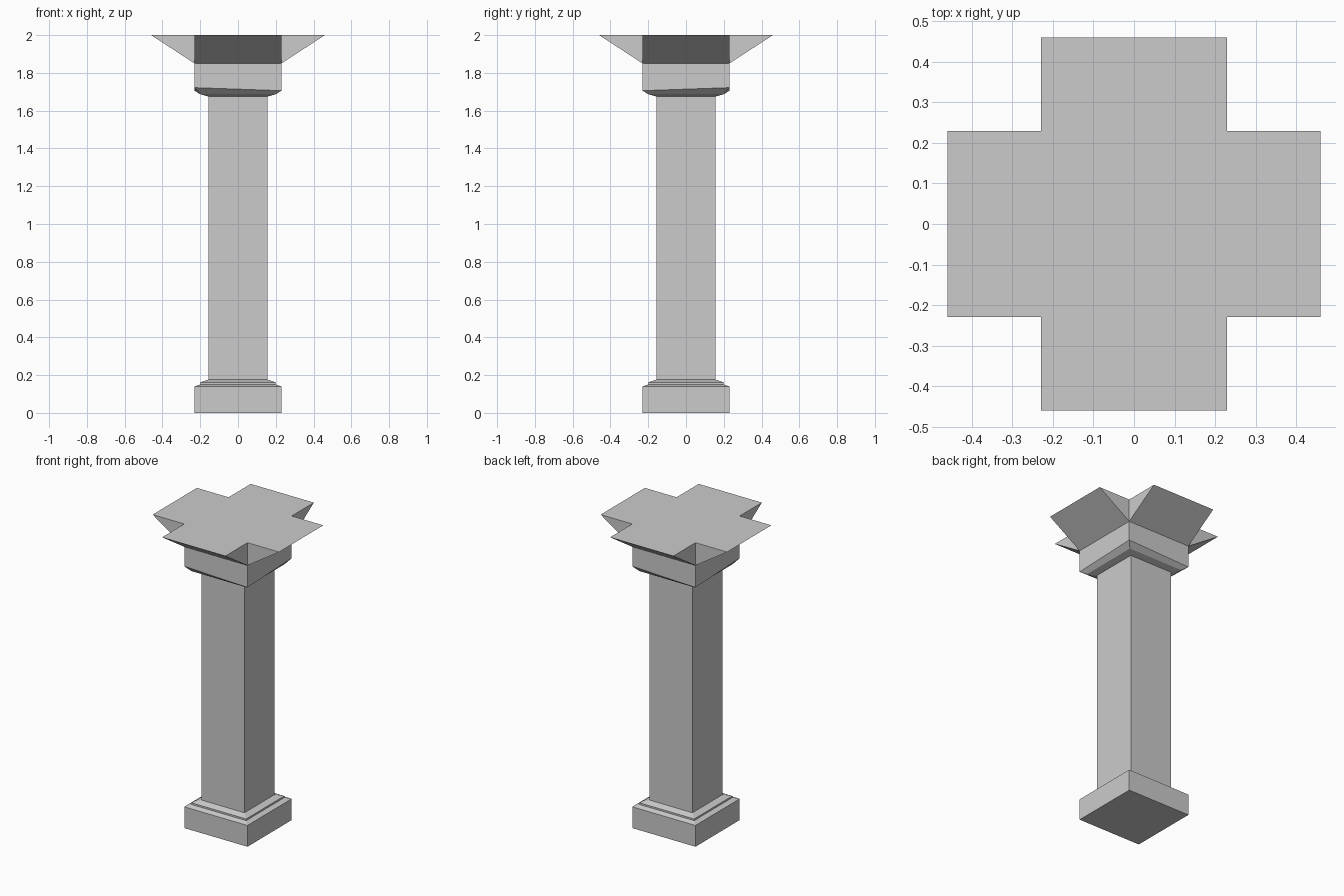
import bpy
import bmesh
from math import pi
from mathutils import Matrix, Vector

if "Cube" in bpy.data.objects:
    bpy.data.objects.remove(bpy.data.objects["Cube"])

W = 0.23       # half width of plinth and capital block
SHAFT = 0.157  # half width of the shaft
REACH = 0.46   # half span of the crown arms


def finish(bm, name):
    bmesh.ops.remove_doubles(bm, verts=bm.verts, dist=1e-5)
    bmesh.ops.recalc_face_normals(bm, faces=bm.faces)
    mesh = bpy.data.meshes.new(name)
    bm.to_mesh(mesh)
    bm.free()
    obj = bpy.data.objects.new(name, mesh)
    bpy.context.collection.objects.link(obj)
    return obj


def square_loft(name, profile, base_cap=False):
    """Stack square rings of (half width, z, corner twist in z)."""
    bm = bmesh.new()
    rings = []
    for r, z, skew in profile:
        corners = [(-r, -r, z + skew), (r, -r, z - skew),
                   (r, r, z + skew), (-r, r, z - skew)]
        rings.append([bm.verts.new(c) for c in corners])
    for a, b in zip(rings, rings[1:]):
        for i in range(4):
            j = (i + 1) % 4
            bm.faces.new((a[i], a[j], b[j], b[i]))
    if base_cap:
        bm.faces.new(rings[0][::-1])
    return finish(bm, name)


# Plinth with its stepped base moulding
square_loft("plinth", [(W, 0, 0), (W, 0.14, 0), (0.198, 0.151, 0),
                       (0.198, 0.162, 0), (SHAFT, 0.176, 0)], base_cap=True)

# Plain square shaft
square_loft("shaft", [(SHAFT, 0.176, 0), (SHAFT, 1.675, 0)])

# Capital: two-step flare with a slightly uneven lower edge, then the block
square_loft("capital", [(SHAFT, 1.675, 0), (0.2, 1.687, 0),
                        (W, 1.714, 0.008), (W, 1.85, 0)])

# Crown: four flared arms forming a cross-shaped top
bm = bmesh.new()
outline = []
for k in range(4):
    turn = Matrix.Rotation(k * pi / 2, 3, 'Z')
    low_a, low_b, out_a, out_b, in_a, in_b = [
        bm.verts.new(turn @ Vector(p)) for p in (
            (W, -W, 1.85), (W, W, 1.85), (REACH, -W, 2), (REACH, W, 2),
            (W, -W, 2), (W, W, 2))]
    bm.faces.new((low_a, low_b, out_b, out_a))
    bm.faces.new((low_a, out_a, in_a))
    bm.faces.new((low_b, in_b, out_b))
    bm.faces.new((in_a, out_a, out_b, in_b))
    outline.append(in_b)
bm.faces.new(outline)
finish(bm, "crown")
